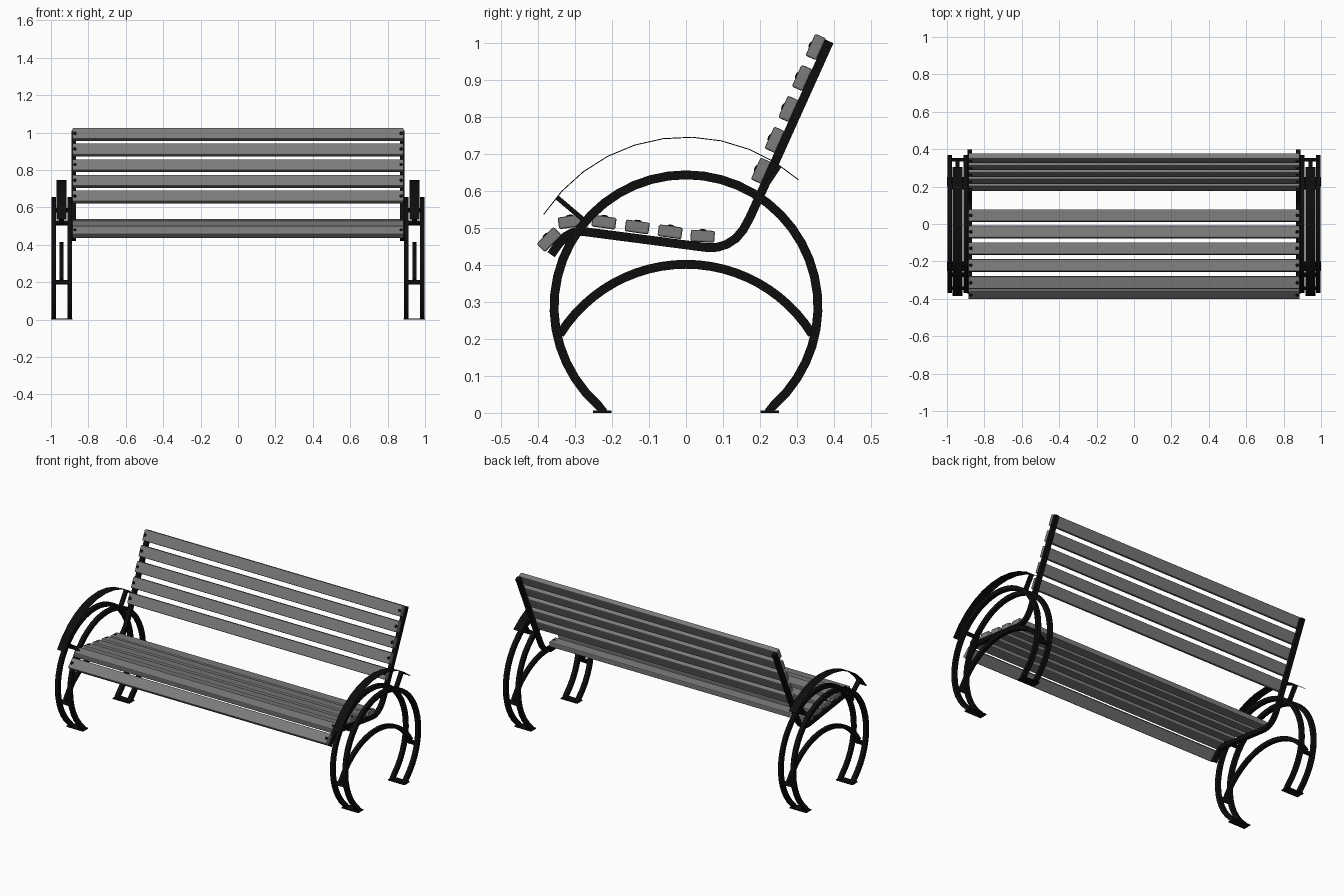
import bpy, bmesh
from math import cos, sin, radians
from mathutils import Matrix, Vector

if "Cube" in bpy.data.objects:
    bpy.data.objects.remove(bpy.data.objects["Cube"])


def material(name, v):
    m = bpy.data.materials.new(name)
    m.diffuse_color = (v, v, v, 1)
    m.use_nodes = True
    m.node_tree.nodes["Principled BSDF"].inputs["Base Color"].default_value = m.diffuse_color
    return m


black = material("black_metal", 0.004)
grey = material("grey_slats", 0.2)


def finish(name, bm, mat, mirror=False, bevel=0):
    bmesh.ops.recalc_face_normals(bm, faces=bm.faces)
    me = bpy.data.meshes.new(name)
    bm.to_mesh(me)
    bm.free()
    ob = bpy.data.objects.new(name, me)
    bpy.context.collection.objects.link(ob)
    me.materials.append(mat)
    if mirror:
        ob.modifiers.new("mirror", 'MIRROR')
    if bevel:
        b = ob.modifiers.new("bevel", 'BEVEL')
        b.width, b.segments = bevel, 2
    else:
        bpy.context.view_layer.objects.active = ob
        ob.select_set(True)
        bpy.ops.object.shade_smooth_by_angle(angle=radians(30))
        ob.select_set(False)
    return ob


def arc(cz, r, a0, a1, n):
    return [(r * cos(radians(a0 + (a1 - a0) * i / n)),
             cz + r * sin(radians(a0 + (a1 - a0) * i / n))) for i in range(n + 1)]


# flat bar following a path in the y-z plane
def strip(bm, path, thick, x0, x1):
    pts = [Vector(p) for p in path]
    rings = []
    for i, p in enumerate(pts):
        t = (pts[min(i + 1, len(pts) - 1)] - pts[max(i - 1, 0)]).normalized()
        n = Vector((-t.y, t.x)) * thick / 2
        a, b = p + n, p - n
        rings.append([bm.verts.new((x, q.x, max(q.y, 0)))
                      for x, q in ((x0, a), (x1, a), (x1, b), (x0, b))])
    for r, s in zip(rings, rings[1:]):
        for k in range(4):
            bm.faces.new((r[k], r[(k + 1) % 4], s[(k + 1) % 4], s[k]))
    bm.faces.new(rings[0])
    bm.faces.new(rings[-1])


def box(bm, loc, size, ang=0):
    m = (Matrix.Translation(loc) @ Matrix.Rotation(radians(ang), 4, 'X')
         @ Matrix.Diagonal((*size, 1)))
    bmesh.ops.create_cube(bm, size=1, matrix=m)


CZ = 0.287  # shared centre height of ring and armrest

# paired side rings running down to the feet
bm = bmesh.new()
ring = [(0.222, 0.0)] + arc(CZ, 0.357, -48, 228, 36) + [(-0.222, 0.0)]
strip(bm, ring, 0.024, 0.972, 0.997)
strip(bm, ring, 0.024, 0.888, 0.912)
finish("side_rings", bm, black, True)

# foot plates
bm = bmesh.new()
for s in (-1, 1):
    box(bm, (0.943, s * 0.226, 0.003), (0.114, 0.05, 0.006))
finish("foot_plates", bm, black, True)

# lower arch between the rings
bm = bmesh.new()
strip(bm, arc(0.0, 0.402, 32, 148, 24), 0.024, 0.932, 0.954)
finish("lower_arch", bm, black, True)

# cross bars tying the rings together
bm = bmesh.new()
for y, z, a in ((-0.344, 0.2, 75), (0.344, 0.2, -75),
                (-0.272, 0.517, 50), (0.197, 0.584, -34)):
    box(bm, (0.943, y, z), (0.08, 0.022, 0.014), a)
finish("ring_cross_bars", bm, black, True)

# thin armrest and its radial supports
bm = bmesh.new()
strip(bm, arc(CZ, 0.459, 48.5, 147, 10), 0.0025, 0.917, 0.97)
finish("armrest", bm, black, True)
bm = bmesh.new()
for a in (56.5, 139.7):
    c, s = cos(radians(a)), sin(radians(a))
    strip(bm, [(0.357 * c, CZ + 0.357 * s), (0.457 * c, CZ + 0.457 * s)],
          0.013, 0.931, 0.956)
finish("armrest_supports", bm, black, True)

# bent bar carrying seat and back slats
bm = bmesh.new()
frame = [(-0.365, 0.428), (-0.343, 0.459), (-0.325, 0.478), (-0.305, 0.489),
         (-0.28, 0.491), (0.02, 0.452), (0.06, 0.447), (0.085, 0.448),
         (0.11, 0.456), (0.135, 0.472), (0.155, 0.496), (0.172, 0.527),
         (0.2, 0.588), (0.388, 1.005)]
strip(bm, frame, 0.024, 0.866, 0.891)
finish("slat_support", bm, black, True)

# slats: centre y, centre z, tilt
slats = [(-0.37, 0.469, 45), (-0.313, 0.517, 8), (-0.222, 0.516, -8),
         (-0.132, 0.503, -8), (-0.043, 0.49, -8), (0.045, 0.478, -3)]
slats += [(0.203 + 0.037 * i, 0.655 + 0.0837 * i, 65.7) for i in range(5)]
bolts = bmesh.new()
for i, (y, z, a) in enumerate(slats):
    bm = bmesh.new()
    box(bm, (0, y, z), (1.77, 0.065, 0.032), a)
    finish("seat_slat" if i < 6 else "back_slat", bm, grey, bevel=0.005)
    # domed bolt head on the upper face
    m = (Matrix.Translation((0.872, y, z)) @ Matrix.Rotation(radians(a), 4, 'X')
         @ Matrix.Translation((0, 0, 0.0155)) @ Matrix.Diagonal((1, 1, 0.4, 1)))
    bmesh.ops.create_uvsphere(bolts, u_segments=12, v_segments=8, radius=0.01, matrix=m)
finish("bolt_heads", bolts, black, True)
